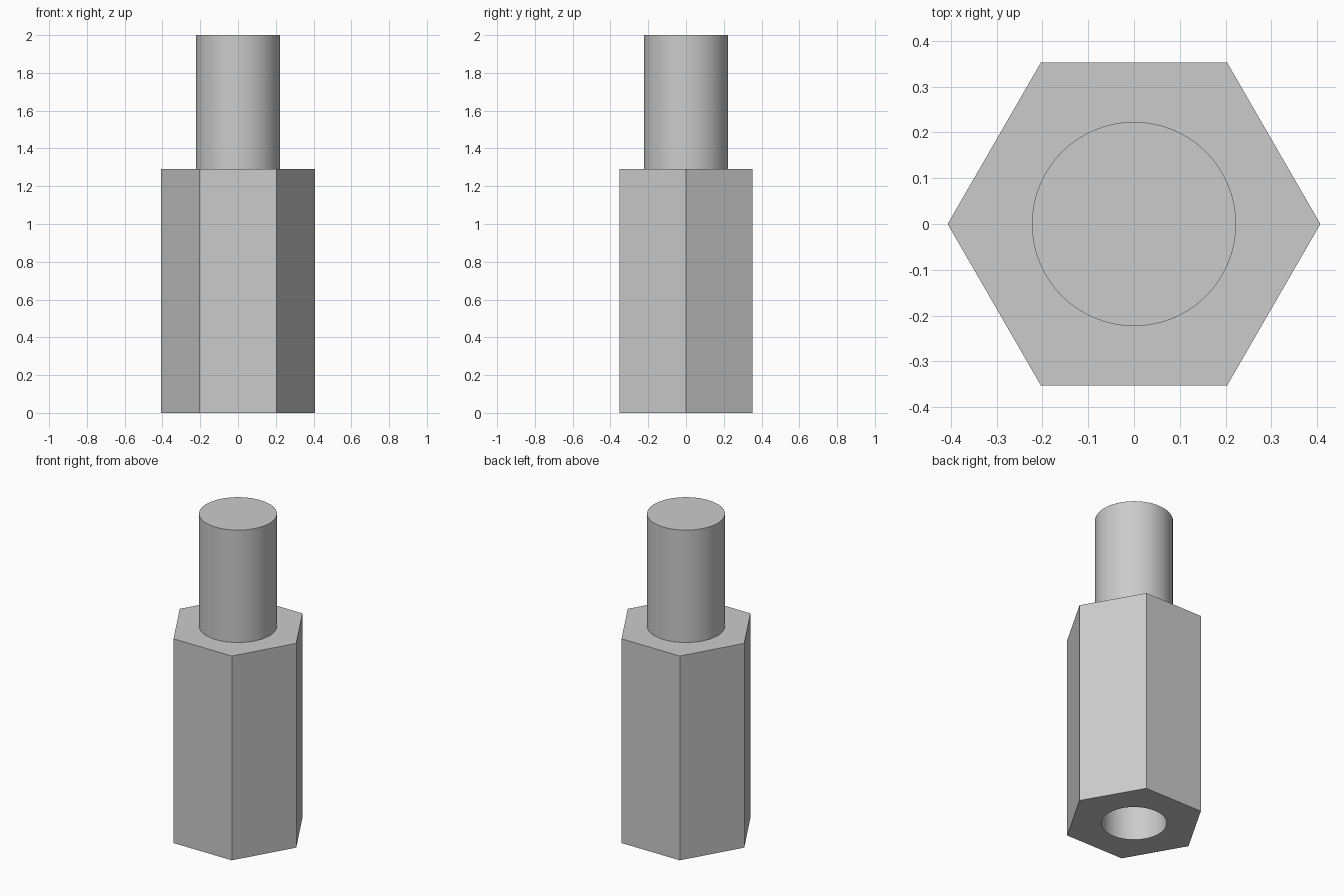
import bpy
import math

cube = bpy.data.objects.get("Cube")
if cube:
    bpy.data.objects.remove(cube, do_unlink=True)

HEX_RADIUS = 0.407
HEX_HEIGHT = 1.29
TOTAL_HEIGHT = 2.0
STUD_RADIUS = 0.223
HOLE_RADIUS = 0.187
HOLE_DEPTH = 0.8
ROUND_SIDES = 64

# Plain grey metal
metal = bpy.data.materials.new("grey metal")
metal.use_nodes = True
colour = (0.6, 0.6, 0.6, 1.0)
metal.diffuse_color = colour
metal.node_tree.nodes["Principled BSDF"].inputs["Base Color"].default_value = colour


def prism(name, sides, radius, bottom, top, turn=0.0):
    """Upright prism between two heights."""
    bpy.ops.mesh.primitive_cylinder_add(
        vertices=sides, radius=radius, depth=top - bottom,
        location=(0, 0, (top + bottom) / 2), rotation=(0, 0, turn))
    obj = bpy.context.object
    obj.name = name
    bpy.ops.object.transform_apply(location=True, rotation=True, scale=True)
    obj.data.materials.append(metal)
    return obj


def combine(obj, other, operation):
    """Apply a boolean with another object, then remove that object."""
    mod = obj.modifiers.new(operation.lower(), "BOOLEAN")
    mod.operation = operation
    mod.solver = "EXACT"
    mod.object = other
    bpy.ops.object.select_all(action="DESELECT")
    bpy.context.view_layer.objects.active = obj
    obj.select_set(True)
    bpy.ops.object.modifier_apply(modifier=mod.name)
    bpy.data.objects.remove(other, do_unlink=True)


# Hexagonal body with corners on the x axis, and the round stud sunk into it
standoff = prism("hex_standoff", 6, HEX_RADIUS, 0, HEX_HEIGHT, math.radians(30))
stud = prism("stud", ROUND_SIDES, STUD_RADIUS, HEX_HEIGHT - 0.1, TOTAL_HEIGHT)
combine(standoff, stud, "UNION")

# Blind hole in the underside
hole = prism("hole_cutter", ROUND_SIDES, HOLE_RADIUS, -0.1, HOLE_DEPTH)
hole.hide_render = True
combine(standoff, hole, "DIFFERENCE")

# Smooth round walls, crisp hexagon edges and rims
bpy.ops.object.shade_smooth_by_angle(angle=math.radians(30))
